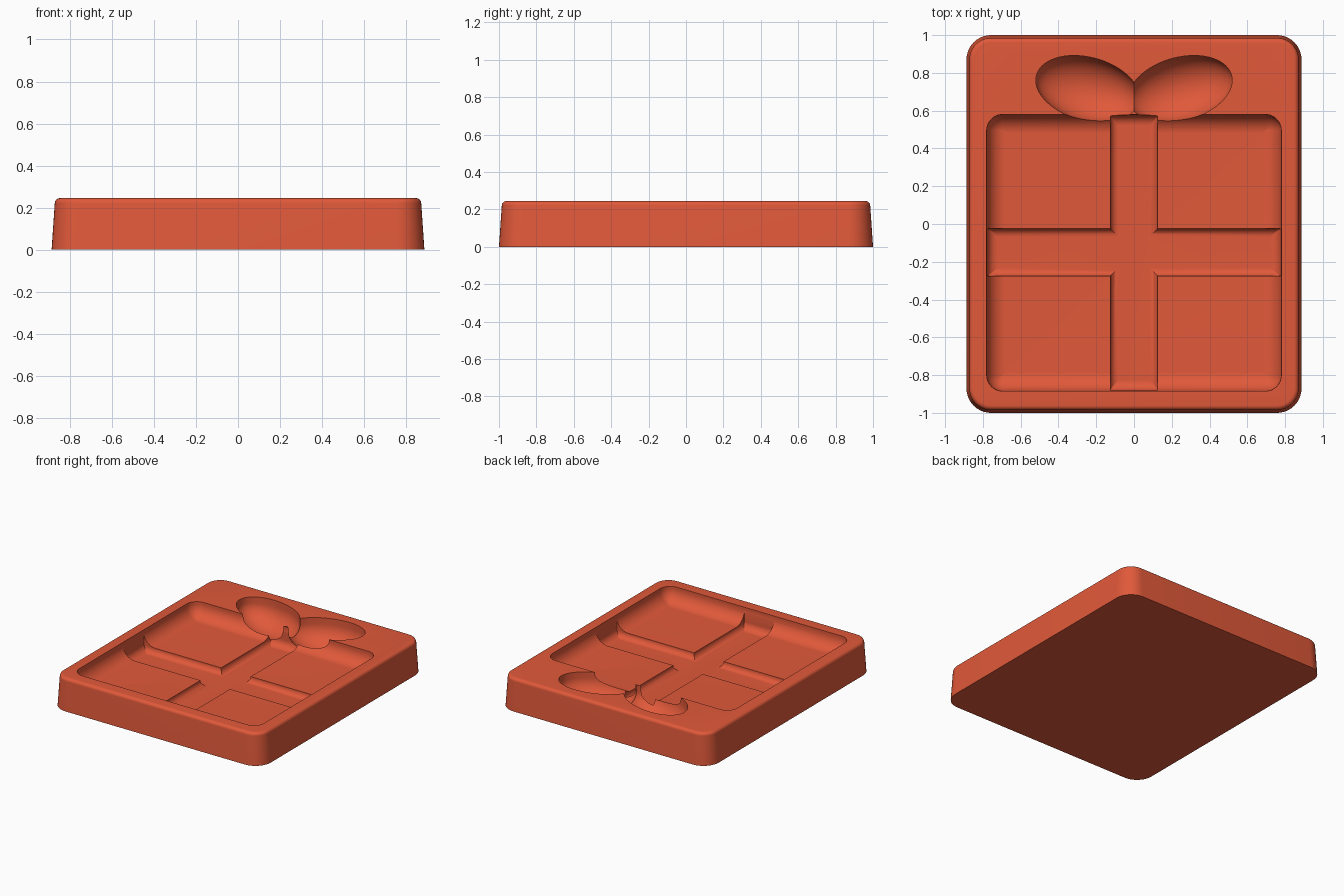
import bpy
import bmesh
from math import sin, cos, pi, radians, sqrt

if "Cube" in bpy.data.objects:
    bpy.data.objects.remove(bpy.data.objects["Cube"], do_unlink=True)

TOP = 0.245
OVER = 0.3  # cutters reach above the top face

clay = bpy.data.materials.new("warm red")
clay.use_nodes = True
color = (0.75, 0.1, 0.042, 1)
clay.diffuse_color = color
clay.node_tree.nodes["Principled BSDF"].inputs["Base Color"].default_value = color


def rounded_rect(cx, cy, hx, hy, r, z, steps=10):
    """Ring of points around a rounded rectangle."""
    ring = []
    for q, (sx, sy) in enumerate([(1, 1), (-1, 1), (-1, -1), (1, -1)]):
        for i in range(steps + 1):
            a = (q + i / steps) * pi / 2
            ring.append((cx + sx * (hx - r) + r * cos(a),
                         cy + sy * (hy - r) + r * sin(a), z))
    return ring


def loft(name, rings):
    """Closed solid through rings given from bottom to top."""
    bm = bmesh.new()
    loops = [[bm.verts.new(p) for p in ring] for ring in rings]
    n = len(loops[0])
    for low, high in zip(loops, loops[1:]):
        for i in range(n):
            j = (i + 1) % n
            bm.faces.new((low[i], low[j], high[j], high[i]))
    bm.faces.new(loops[0][::-1])
    bm.faces.new(loops[-1])
    bmesh.ops.recalc_face_normals(bm, faces=bm.faces)
    mesh = bpy.data.meshes.new(name)
    bm.to_mesh(mesh)
    bm.free()
    obj = bpy.data.objects.new(name, mesh)
    bpy.context.collection.objects.link(obj)
    mesh.materials.append(clay)
    return obj


def inset(h, r):
    """Inward offset of a floor fillet of radius r at height h."""
    return r - sqrt(r * r - (r - h) ** 2) if h < r else 0


def basin(name, x0, x1, y0, y1, corner, floor, fillet_x, fillet_y, steps=16):
    """Cutter for a pocket whose walls curve into the floor."""
    cx, cy = (x0 + x1) / 2, (y0 + y1) / 2
    hx, hy = (x1 - x0) / 2, (y1 - y0) / 2
    tall = max(fillet_x, fillet_y)
    heights = [tall * (1 - cos(i / steps * pi / 2)) for i in range(steps + 1)]
    rings = []
    for h in heights + [OVER - floor]:
        dx, dy = inset(h, fillet_x), inset(h, fillet_y)
        rings.append(rounded_rect(cx, cy, hx - dx, hy - dy,
                                  max(corner - max(dx, dy), 0.004), floor + h))
    return loft(name, rings)


def bow_loop(side):
    """Cutter for one tilted oval bow loop with a deep bowl-shaped bottom."""
    long_r, short_r, rim, depth = 0.28, 0.167, 0.2, 0.15
    tilt = radians(15) * side
    profile = [(sin(a), rim - depth * cos(a))
               for a in (i / 16 * pi / 2 for i in range(1, 17))]
    profile.append((1, OVER))
    rings = []
    for s, z in profile:
        ring = []
        for i in range(72):
            t = i / 72 * 2 * pi
            u, v = s * long_r * cos(t), s * short_r * sin(t)
            ring.append((side * 0.246 + u * cos(tilt) - v * sin(tilt),
                         0.715 + u * sin(tilt) + v * cos(tilt), z))
        rings.append(ring)
    return loft("bow_loop_cutter", rings)


# Tray body: slightly tapered block with a rounded top edge
edge = 0.025
body_profile = [(0, 0)] + [
    (0.015 + edge * (1 - cos(a)), TOP - edge * (1 - sin(a)))
    for a in (i / 8 * pi / 2 for i in range(9))]
tray = loft("gift_tray", [rounded_rect(0, 0, 0.887 - d, 1 - d, 0.13 - d, z)
                          for d, z in body_profile])

# Box hollow, two deeper ribbon grooves and the bow
cutters = [
    basin("box_cutter", -0.78, 0.78, -0.885, 0.58, 0.085, 0.13, 0.1, 0.1),
    basin("long_ribbon_cutter", -0.125, 0.125, -0.882, 0.577, 0.004, 0.085, 0.042, 0.055),
    basin("cross_ribbon_cutter", -0.777, 0.777, -0.275, -0.025, 0.004, 0.0851, 0.055, 0.042),
    bow_loop(1),
    bow_loop(-1),
]

bpy.ops.object.select_all(action='DESELECT')
bpy.context.view_layer.objects.active = tray
tray.select_set(True)
for cutter in cutters:
    cutter.hide_render = True
    mod = tray.modifiers.new("cut", 'BOOLEAN')
    mod.operation = 'DIFFERENCE'
    mod.solver = 'EXACT'
    mod.object = cutter
    bpy.ops.object.modifier_apply(modifier=mod.name)
for cutter in cutters:
    bpy.data.objects.remove(cutter, do_unlink=True)

bpy.ops.object.shade_smooth_by_angle(angle=radians(35))
